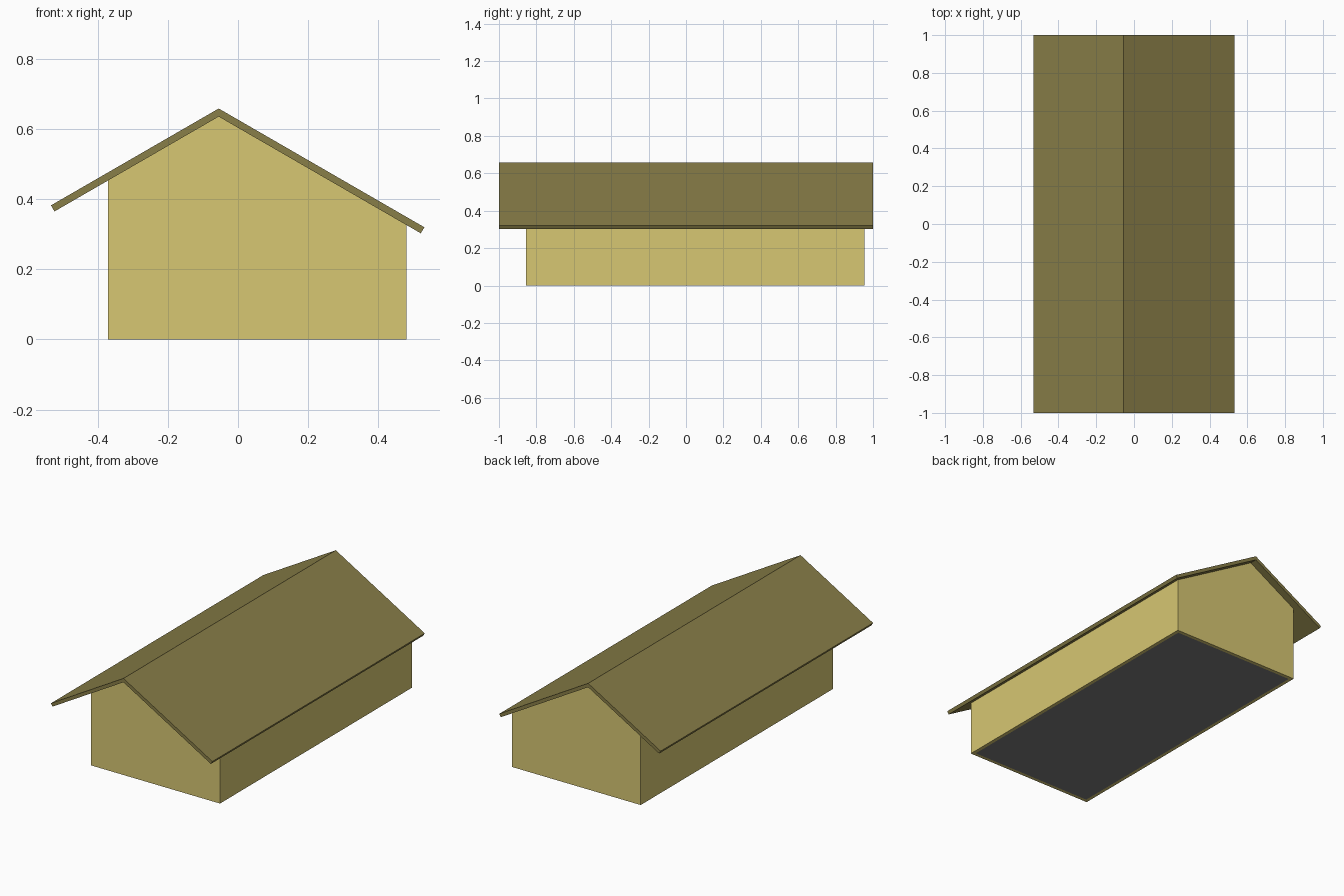
import bpy, bmesh, math

if "Cube" in bpy.data.objects:
    bpy.data.objects.remove(bpy.data.objects["Cube"])

SLOPE = math.tan(math.radians(30))
RIDGE_X, RIDGE_Z = -0.055, 0.635           # underside of the ridge
LEFT, RIGHT, FRONT, BACK = -0.37, 0.48, -0.855, 0.955
T = 0.02                                   # wall and roof thickness


def material(name, color):
    m = bpy.data.materials.new(name)
    m.diffuse_color = (*color, 1)
    m.use_nodes = True
    m.node_tree.nodes["Principled BSDF"].inputs["Base Color"].default_value = m.diffuse_color
    return m


def under_roof(x):
    return RIDGE_Z - abs(x - RIDGE_X) * SLOPE


def extrude_y(name, profile, y0, y1, mat):
    """Solid from an (x, z) profile swept from y0 to y1."""
    bm = bmesh.new()
    face = bm.faces.new([bm.verts.new((x, y0, z)) for x, z in profile])
    ext = bmesh.ops.extrude_face_region(bm, geom=[face])
    verts = [v for v in ext["geom"] if isinstance(v, bmesh.types.BMVert)]
    bmesh.ops.translate(bm, verts=verts, vec=(0, y1 - y0, 0))
    bmesh.ops.recalc_face_normals(bm, faces=bm.faces)
    mesh = bpy.data.meshes.new(name)
    bm.to_mesh(mesh)
    bm.free()
    obj = bpy.data.objects.new(name, mesh)
    bpy.context.collection.objects.link(obj)
    obj.data.materials.append(mat)
    return obj


wall_mat = material("wall_yellow", (0.68, 0.57, 0.17))
roof_mat = material("roof_brown", (0.25, 0.21, 0.065))
floor_mat = material("floor_grey", (0.2, 0.2, 0.2))

# Gable end walls
gable = [(LEFT, 0), (RIGHT, 0), (RIGHT, under_roof(RIGHT)),
         (RIDGE_X, RIDGE_Z), (LEFT, under_roof(LEFT))]
extrude_y("front_gable", gable, FRONT, FRONT + T, wall_mat)
extrude_y("back_gable", gable, BACK - T, BACK, wall_mat)

# Long side walls, fitted between the gables
for name, a, b in (("left_wall", LEFT, LEFT + T), ("right_wall", RIGHT - T, RIGHT)):
    extrude_y(name, [(a, 0), (b, 0), (b, under_roof(b)), (a, under_roof(a))],
              FRONT + T, BACK - T, wall_mat)

# Floor slab inside the walls
extrude_y("floor", [(LEFT + T, 0), (RIGHT - T, 0), (RIGHT - T, T), (LEFT + T, T)],
          FRONT + T, BACK - T, floor_mat)

# Roof: one folded sheet with eaves cut square to the slope
top = RIDGE_Z + T / math.cos(math.radians(30))
dx, dz = T * 0.5, T * math.cos(math.radians(30))
el, er = -0.533, 0.531
zl, zr = top - (RIDGE_X - el) * SLOPE, top - (er - RIDGE_X) * SLOPE
extrude_y("roof", [(el, zl), (el + dx, zl - dz), (RIDGE_X, RIDGE_Z),
                   (er - dx, zr - dz), (er, zr), (RIDGE_X, top)], -1, 1, roof_mat)
